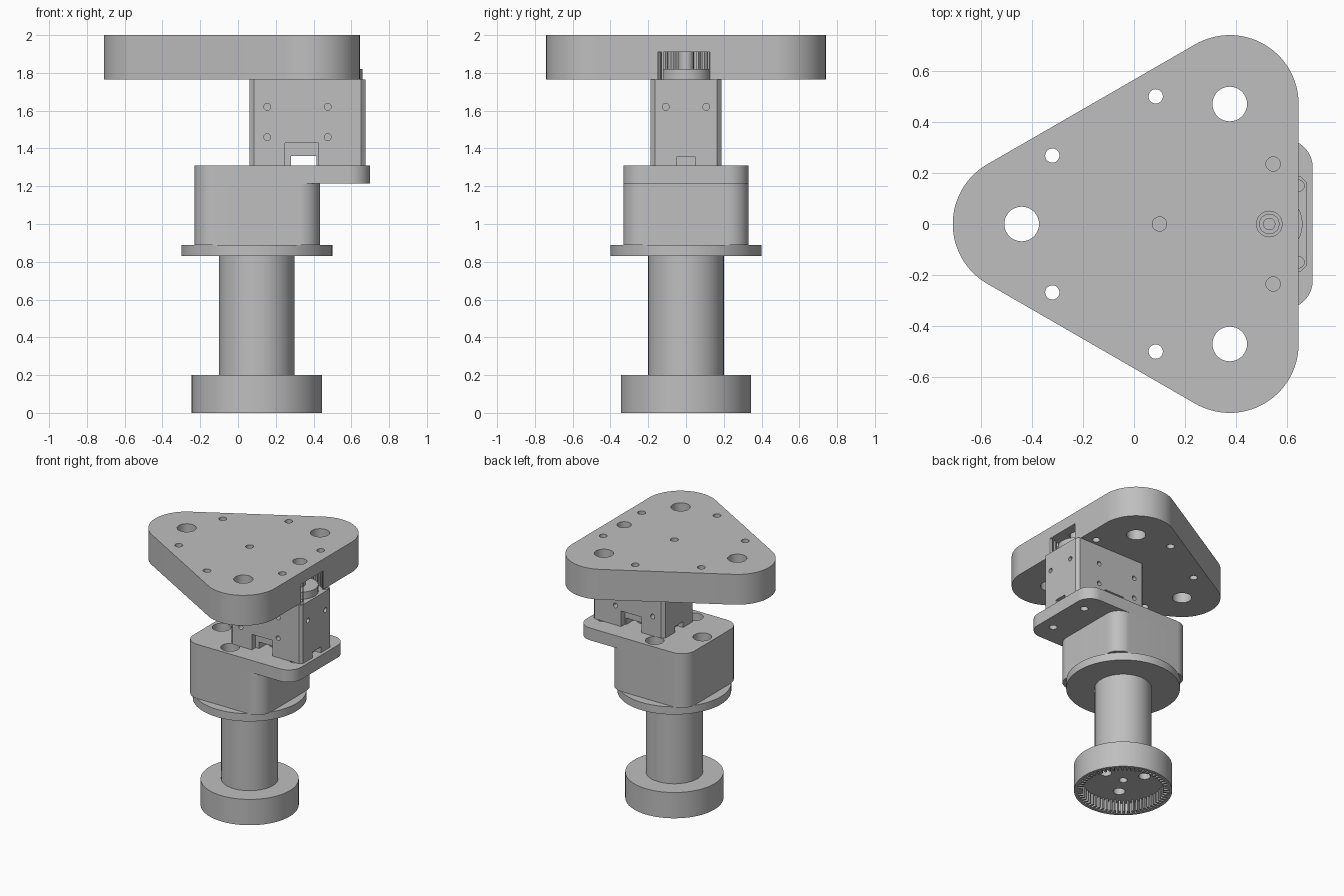
import bpy, bmesh
from math import sin, cos, pi, atan2
from mathutils import Matrix, Vector

if "Cube" in bpy.data.objects:
    bpy.data.objects.remove(bpy.data.objects["Cube"])

grey = bpy.data.materials.new("plain grey")
grey.use_nodes = True
grey.diffuse_color = (0.52, 0.52, 0.52, 1)
grey.node_tree.nodes["Principled BSDF"].inputs["Base Color"].default_value = grey.diffuse_color

AXIS = 0.10      # column centre in x
HORN = 0.53      # output horn centre in x


# Outlines, all counter-clockwise
def circle(x, y, r, n=48):
    return [(x + r * cos(2 * pi * i / n), y + r * sin(2 * pi * i / n)) for i in range(n)]


def rect(x0, x1, y0, y1):
    return [(x0, y0), (x1, y0), (x1, y1), (x0, y1)]


def rounded(centres, r, n=16):
    """Outline wrapped round equal circles at the given centres."""
    pts = []
    for i, c in enumerate(centres):
        p, q = centres[i - 1], centres[(i + 1) % len(centres)]
        a = atan2(-(c[0] - p[0]), c[1] - p[1])
        b = atan2(-(q[0] - c[0]), q[1] - c[1])
        if b < a:
            b += 2 * pi
        pts += [(c[0] + r * cos(a + (b - a) * k / n), c[1] + r * sin(a + (b - a) * k / n))
                for k in range(n + 1)]
    return pts


def round_rect(x0, x1, y0, y1, r):
    return rounded(rect(x0 + r, x1 - r, y0 + r, y1 - r), r)


def toothed(x, y, r_in, r_out, teeth):
    pts = []
    for i in range(teeth):
        for f, r in ((0.0, r_in), (0.4, r_in), (0.5, r_out), (0.9, r_out)):
            a = 2 * pi * (i + f) / teeth
            pts.append((x + r * cos(a), y + r * sin(a)))
    return pts


# Solid parts and cutters
def prism(name, outline, z0, z1, matrix=None):
    bm = bmesh.new()
    face = bm.faces.new([bm.verts.new((x, y, z0)) for x, y in outline])
    up = bmesh.ops.extrude_face_region(bm, geom=[face])["geom"]
    bmesh.ops.translate(bm, vec=(0, 0, z1 - z0),
                        verts=[g for g in up if isinstance(g, bmesh.types.BMVert)])
    bmesh.ops.recalc_face_normals(bm, faces=bm.faces)
    if matrix:
        bm.transform(matrix)
    mesh = bpy.data.meshes.new(name)
    bm.to_mesh(mesh)
    bm.free()
    mesh.materials.append(grey)
    obj = bpy.data.objects.new(name, mesh)
    bpy.context.collection.objects.link(obj)
    return obj


def activate(obj):
    bpy.ops.object.select_all(action="DESELECT")
    obj.select_set(True)
    bpy.context.view_layer.objects.active = obj


def cut(obj, *cutters):
    for c in cutters:
        activate(obj)
        mod = obj.modifiers.new("cut", "BOOLEAN")
        mod.operation, mod.solver, mod.object = "DIFFERENCE", "EXACT", c
        bpy.ops.object.modifier_apply(modifier=mod.name)
        bpy.data.objects.remove(c)


def drill(x, y, r, z0, z1):
    return prism("hole_cutter", circle(x, y, r, 32), z0, z1)


def side_drill(point, direction, r, depth):
    """Blind hole into a side face, centred on the face."""
    turn = Vector(direction).to_track_quat("Z", "Y").to_matrix().to_4x4()
    return prism("hole_cutter", circle(0, 0, r, 20), -depth, depth,
                 Matrix.Translation(point) @ turn)


# Ring gear foot with internal teeth and a drilled floor
foot = prism("ring_gear_foot", circle(AXIS, 0, 0.345, 96), 0, 0.2)
cut(foot, prism("tooth_cutter", toothed(AXIS, 0, 0.285, 0.325, 60), -0.1, 0.085),
    drill(AXIS, 0, 0.03, 0, 0.15))
for k in range(3):
    a = 2 * pi * k / 3
    cut(foot, drill(AXIS + 0.16 * cos(a), 0.16 * sin(a), 0.042, 0, 0.15))

# Column and flange
column = prism("column", circle(AXIS, 0, 0.2, 64), 0.2, 0.83)
flange = prism("flange", circle(AXIS, 0, 0.4, 96), 0.83, 0.89)

# Bearing block and the mounting plate above it
block = prism("bearing_block", round_rect(-0.23, 0.435, -0.332, 0.332, 0.11), 0.89, 1.215)
mount = prism("mounting_plate", round_rect(-0.23, 0.70, -0.332, 0.332, 0.11), 1.215, 1.31)
for x, y in ((-0.24, 0), (0.24, 0), (0, -0.24), (0, 0.24)):
    cut(mount, drill(AXIS + x, y, 0.066, 1.1, 1.4))
    cut(block, drill(AXIS + x, y, 0.066, 1.1, 1.4))
for s in (-1, 1):
    cut(mount, drill(0.6, 0.17 * s, 0.028, 1.1, 1.4))

# Motor case in two halves with chamfered upright corners
case = [(0.085, -0.187), (0.652, -0.187), (0.675, -0.165), (0.675, 0.165),
        (0.652, 0.187), (0.085, 0.187), (0.06, 0.165), (0.06, -0.165)]
lower = prism("motor_case_lower", case, 1.31, 1.43)
cut(lower, prism("cable_cutter", rect(0.28, 0.415, -0.3, 0.3), 1.2, 1.36))
for s in (-1, 1):
    y0, y1 = sorted((0.14 * s, 0.3 * s))
    cut(lower, prism("recess_cutter", rect(0.25, 0.425, y0, y1), 1.2, 1.5))
for x in (0.06, 0.675):
    cut(lower, prism("slot_cutter", rect(x - 0.05, x + 0.05, -0.05, 0.05), 1.2, 1.355))

upper = prism("motor_case_upper", case, 1.43, 1.765)
for s in (-1, 1):
    for x in (0.155, 0.475):
        for z in (1.46, 1.62):
            cut(upper, side_drill((x, 0.187 * s, z), (0, s, 0), 0.018, 0.05))
    for x, d in ((0.06, -1), (0.675, 1)):
        cut(upper, side_drill((x, 0.107 * s, 1.62), (d, 0, 0), 0.018, 0.05))
    cut(upper, drill(0.645, 0.15 * s, 0.022, 1.71, 1.8))

# Output horn with its hollow spindle
horn = prism("output_horn", circle(HORN, 0, 0.13, 64), 1.765, 1.82)
spindle = prism("horn_spindle", circle(HORN, 0, 0.04, 32), 1.82, 1.93)
cut(spindle, drill(HORN, 0, 0.022, 1.85, 2))

# Rounded triangular top plate with a toothed horn pocket open on one side
corners = [(0.375, -0.47), (0.375, 0.47), (-0.44, 0)]
top = prism("triangular_top_plate", rounded(corners, 0.27, 32), 1.765, 2)
cut(top, prism("pocket_cutter", toothed(HORN, 0, 0.165, 0.188, 30), 1.7, 1.91),
    drill(HORN, 0, 0.05, 1.8, 2.1), drill(AXIS, 0, 0.028, 1.7, 2.1))
for x, y in corners:
    cut(top, drill(x, y, 0.068, 1.7, 2.1))
for s in (-1, 1):
    for x, y in ((0.085, 0.5), (-0.32, 0.268), (0.545, 0.235)):
        cut(top, drill(x, y * s, 0.028, 1.7, 2.1))

# Smooth the curved walls, keep the edges sharp
for obj in (foot, column, flange, block, mount, lower, upper, horn, spindle, top):
    activate(obj)
    bpy.ops.object.shade_smooth_by_angle(angle=pi / 7)
